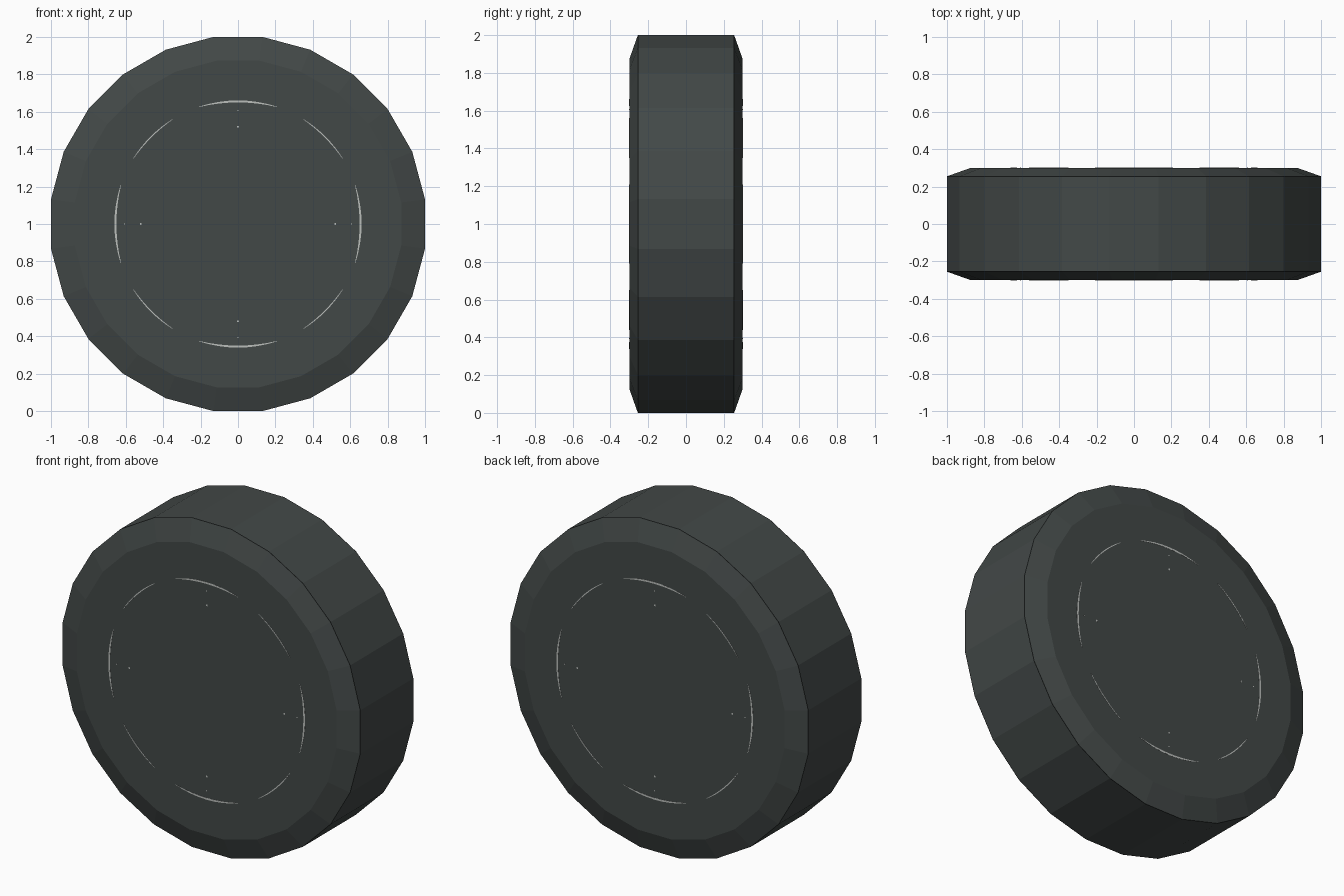
import bpy, bmesh, math
from math import sin, cos, radians, pi

if "Cube" in bpy.data.objects:
    bpy.data.objects.remove(bpy.data.objects["Cube"])

def material(name, rgb):
    m = bpy.data.materials.new(name)
    m.diffuse_color = (*rgb, 1)
    m.use_nodes = True
    m.node_tree.nodes["Principled BSDF"].inputs["Base Color"].default_value = m.diffuse_color
    return m

rubber = material("dark rubber", (0.055, 0.065, 0.063))
seam = material("black seam", (0.012, 0.014, 0.014))
metal = material("light metal", (0.5, 0.52, 0.5))

def finish(bm, name, mats):
    bmesh.ops.recalc_face_normals(bm, faces=bm.faces[:])
    me = bpy.data.meshes.new(name)
    bm.to_mesh(me)
    bm.free()
    for m in mats:
        me.materials.append(m)
    ob = bpy.data.objects.new(name, me)
    bpy.context.collection.objects.link(ob)
    return ob

# tyre: 24-sided lathe with flat top and bottom facets, chamfered shoulders
N = 24
k = 1 / cos(pi / N)
profile = [(-0.3, 0.873), (-0.255, 1), (-0.251, 1), (0.251, 1), (0.255, 1), (0.3, 0.873)]
bm = bmesh.new()
rings = [[bm.verts.new((r * k * cos(2 * pi * (i + .5) / N), y, 1 + r * k * sin(2 * pi * (i + .5) / N)))
          for i in range(N)] for y, r in profile]
for j in range(len(rings) - 1):
    for i in range(N):
        n = (i + 1) % N
        f = bm.faces.new((rings[j][i], rings[j][n], rings[j + 1][n], rings[j + 1][i]))
        f.material_index = 1 if j in (1, 3) else 0   # thin shoulder seams
bm.faces.new(rings[0])
bm.faces.new(rings[-1])
finish(bm, "tyre", [rubber, seam])

# slivers of the metal rim and bolts showing on both flat sides
def rim_slivers(name, side):
    bm = bmesh.new()
    y0, y1 = side * 0.299, side * 0.301

    def plate(pts):
        a = [bm.verts.new((x, y0, z)) for x, z in pts]
        b = [bm.verts.new((x, y1, z)) for x, z in pts]
        bm.faces.new(a)
        bm.faces.new(b)
        for i in range(len(a)):
            n = (i + 1) % len(a)
            bm.faces.new((a[i], a[n], b[n], b[i]))

    for q in range(8):
        half, width = (18.5, 0.011) if q % 2 == 0 else (13, 0.006)
        steps = 8
        arc = [(radians(45 * q + half * t), t) for t in [-1 + 2 * i / steps for i in range(steps + 1)]]
        outer = [(0.661 * cos(a), 1 + 0.661 * sin(a)) for a, t in arc]
        inner = [((0.661 - w) * cos(a), 1 + (0.661 - w) * sin(a))
                 for a, t in reversed(arc) for w in [0.002 + (width - 0.002) * (1 - t * t)]]
        plate(outer + inner)
    for q in range(4):
        for r, s in ((0.52, 0.005), (0.607, 0.003)):
            x, z = r * cos(q * pi / 2), 1 + r * sin(q * pi / 2)
            plate([(x - s, z - s), (x + s, z - s), (x + s, z + s), (x - s, z + s)])
    finish(bm, name, [metal])

rim_slivers("front_rim", -1)
rim_slivers("back_rim", 1)
